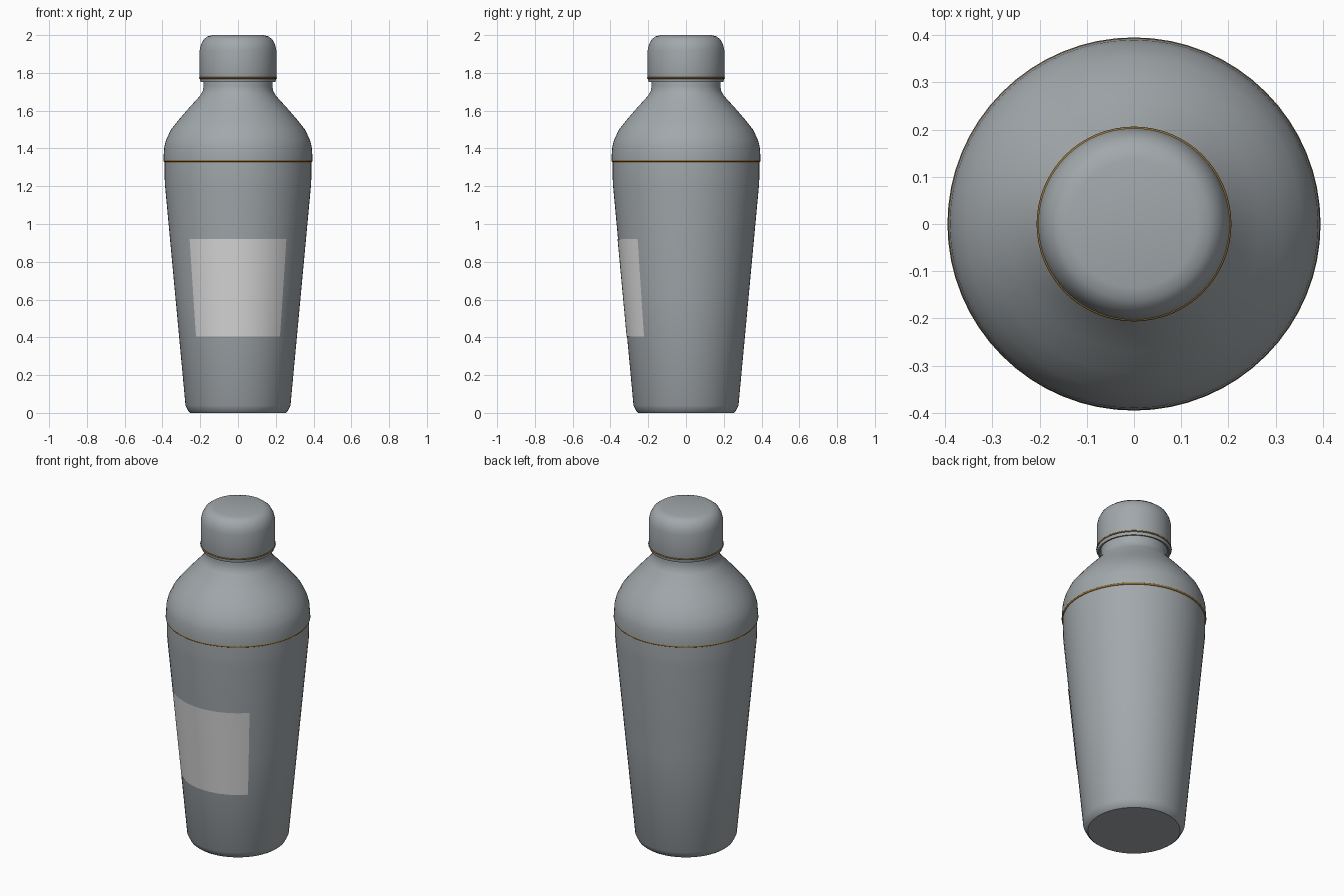
import bpy, bmesh, math

if "Cube" in bpy.data.objects:
    bpy.data.objects.remove(bpy.data.objects["Cube"])

SEG = 64


def material(name, rgb):
    m = bpy.data.materials.new(name)
    m.diffuse_color = (*rgb, 1.0)
    m.use_nodes = True
    m.node_tree.nodes["Principled BSDF"].inputs["Base Color"].default_value = m.diffuse_color
    return m


steel = material("brushed_steel", (0.36, 0.39, 0.41))
brass = material("dark_brass", (0.30, 0.16, 0.03))
paper = material("label_grey", (0.70, 0.70, 0.70))


def lathe(name, profile, mat, start=0.0, sweep=math.tau, steps=SEG, closed=False, angle=35):
    """Revolve (radius, height) points around z; radius 0 becomes a pole."""
    bm = bmesh.new()
    full = sweep > 6.28
    columns = steps if full else steps + 1
    rings = []
    for r, z in profile:
        if r == 0:
            rings.append([bm.verts.new((0, 0, z))] * columns)
            continue
        angles = [start + sweep * i / steps for i in range(columns)]
        rings.append([bm.verts.new((r * math.cos(a), r * math.sin(a), z)) for a in angles])
    pairs = list(zip(rings, rings[1:]))
    if closed:
        pairs.append((rings[-1], rings[0]))
    for low, high in pairs:
        for i in range(steps):
            j = (i + 1) % columns
            quad = dict.fromkeys((low[i], low[j], high[j], high[i]))
            bm.faces.new(list(quad))
    if full:
        bmesh.ops.recalc_face_normals(bm, faces=bm.faces)
    mesh = bpy.data.meshes.new(name)
    bm.to_mesh(mesh)
    bm.free()
    mesh.materials.append(mat)
    obj = bpy.data.objects.new(name, mesh)
    bpy.context.collection.objects.link(obj)
    bpy.ops.object.select_all(action='DESELECT')
    obj.select_set(True)
    bpy.context.view_layer.objects.active = obj
    bpy.ops.object.shade_smooth_by_angle(angle=math.radians(angle))
    return obj


def trim_ring(name, radius, z, thickness):
    section = [(radius + thickness * math.cos(k * math.tau / 8),
                z + thickness * math.sin(k * math.tau / 8)) for k in range(8)]
    return lathe(name, section, brass, closed=True, angle=60)


# Tapered cup
lathe("cup", [(0, 0), (0.252, 0), (0.262, 0.008), (0.278, 0.04),
              (0.333, 0.63), (0.387, 1.21), (0.389, 1.27), (0.389, 1.335),
              (0, 1.335)], steel)

# Domed shoulder narrowing to the neck
lathe("shoulder", [(0, 1.337), (0.394, 1.337), (0.394, 1.36), (0.390, 1.41),
                   (0.381, 1.445), (0.355, 1.50), (0.315, 1.55), (0.268, 1.605),
                   (0.200, 1.68), (0.186, 1.705), (0.182, 1.73), (0.182, 1.78),
                   (0, 1.78)], steel)

# Rounded cap
lathe("cap", [(0.180, 1.765), (0.190, 1.752), (0.198, 1.752), (0.203, 1.772), (0.203, 1.92),
              (0.196, 1.95), (0.182, 1.977), (0.162, 1.993), (0.135, 2.0),
              (0, 2.0)], steel)

# Brass trim rings
trim_ring("shoulder_ring", 0.389, 1.335, 0.0065)
trim_ring("cap_ring", 0.202, 1.773, 0.0045)

# Curved front label, a quarter turn wide
lathe("label", [(0.3145, 0.405), (0.3625, 0.92)], paper,
      start=math.radians(225), sweep=math.radians(90), steps=SEG // 4)
